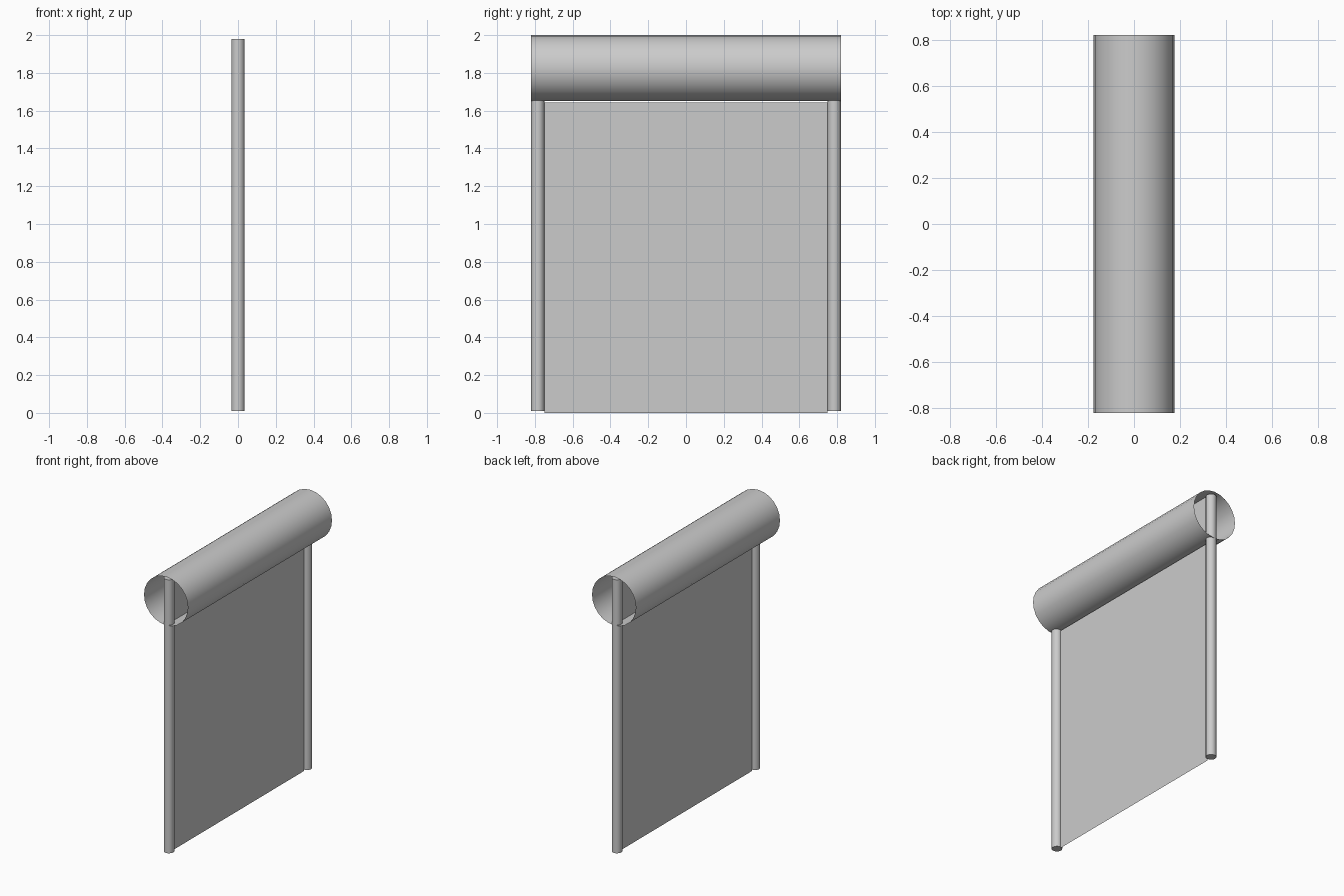
import bpy
import math

if "Cube" in bpy.data.objects:
    bpy.data.objects.remove(bpy.data.objects["Cube"])

HALF = 0.82      # half width along y
R_ROLL = 0.175   # housing tube radius
R_POST = 0.035   # side post radius


def cylinder(name, radius, length, loc, rot=(0, 0, 0), sides=24, fill='NGON'):
    bpy.ops.mesh.primitive_cylinder_add(vertices=sides, radius=radius, depth=length,
                                        end_fill_type=fill, location=loc, rotation=rot)
    ob = bpy.context.object
    ob.name = name
    bpy.ops.object.shade_smooth_by_angle(angle=math.radians(40))
    return ob


def sheet(name, half_y, z0, z1):
    me = bpy.data.meshes.new(name)
    me.from_pydata([(0, -half_y, z0), (0, half_y, z0), (0, half_y, z1), (0, -half_y, z1)],
                   [], [(0, 1, 2, 3)])
    ob = bpy.data.objects.new(name, me)
    bpy.context.collection.objects.link(ob)
    return ob


# open-ended roll housing along y
cylinder("roll_housing", R_ROLL, 2 * HALF, (0, 0, 2 - R_ROLL),
         (math.pi / 2, 0, 0), 24, 'NOTHING')

# side posts, running up into the housing
for side, s in (("front", -1), ("back", 1)):
    cylinder(side + "_post", R_POST, 1.97, (0, s * (HALF - R_POST), 0.01 + 1.97 / 2), sides=16)

# hanging door sheet and its continuation inside the housing
sheet("door_sheet", HALF - 2 * R_POST, 0.0, 1.643)
sheet("rolled_sheet", HALF - 2 * R_POST, 1.651, 1.999)
